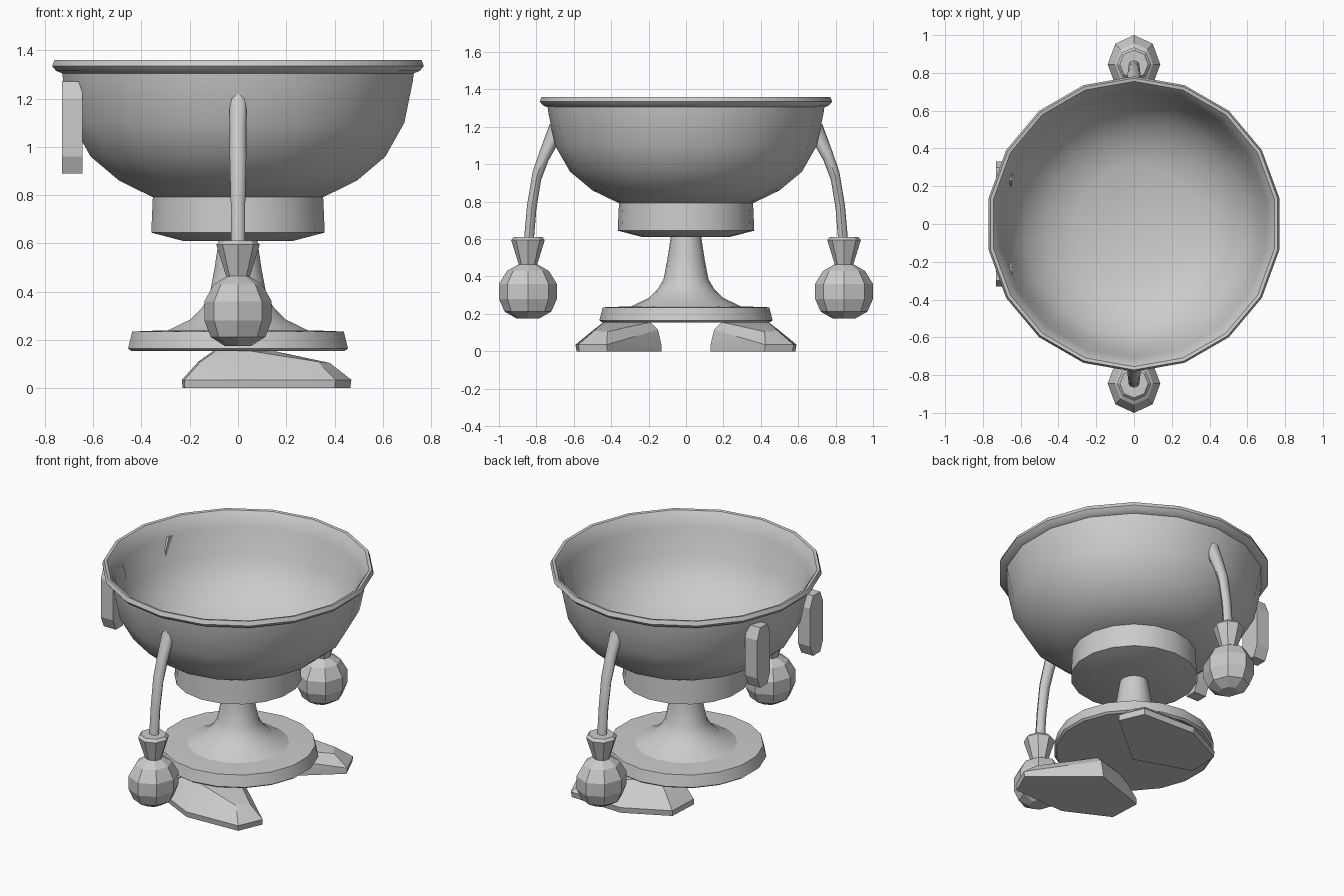
import bpy, bmesh
from math import cos, sin, pi, radians

if "Cube" in bpy.data.objects:
    bpy.data.objects.remove(bpy.data.objects["Cube"])


def finish(bm, name, angle):
    bmesh.ops.recalc_face_normals(bm, faces=bm.faces)
    me = bpy.data.meshes.new(name)
    bm.to_mesh(me)
    bm.free()
    ob = bpy.data.objects.new(name, me)
    bpy.context.collection.objects.link(ob)
    if angle:
        bpy.ops.object.select_all(action='DESELECT')
        ob.select_set(True)
        bpy.context.view_layer.objects.active = ob
        bpy.ops.object.shade_smooth_by_angle(angle=radians(angle))
    return ob


def loft(name, rings, angle=0):
    """Skin a list of equal-length point rings and cap both ends."""
    bm = bmesh.new()
    vs = [[bm.verts.new(p) for p in r] for r in rings]
    n = len(vs[0])
    for a, b in zip(vs, vs[1:]):
        for i in range(n):
            j = (i + 1) % n
            bm.faces.new((a[i], a[j], b[j], b[i]))
    bm.faces.new(vs[0])
    bm.faces.new(vs[-1])
    return finish(bm, name, angle)


def lathe(name, profile, n=18, center=(0, 0), squash=1, angle=0):
    rings = [[(center[0] + squash * r * cos(pi / 2 + 2 * pi * i / n),
               center[1] + r * sin(pi / 2 + 2 * pi * i / n), z) for i in range(n)]
             for r, z in profile]
    return loft(name, rings, angle)


# Bowl: outside wall, rolled rim, inside wall and floor
lathe("bowl", [(.355, .79), (.50, .86), (.62, .96), (.70, 1.10), (.735, 1.27),
               (.74, 1.305), (.765, 1.315), (.782, 1.335), (.772, 1.36), (.755, 1.357),
               (.735, 1.33), (.71, 1.27), (.672, 1.11), (.592, .98), (.475, .885),
               (.315, .82)], angle=35)

# Collar under the bowl
lathe("collar", [(.23, .61), (.365, .645), (.358, .80)], angle=30)

# Flared stem and round base plate
lathe("stem", [(.30, .22), (.30, .237), (.20, .285), (.15, .335), (.12, .385),
               (.10, .49), (.08, .62)], angle=40)
lathe("base_plate", [(.45, .155), (.463, .165), (.445, .235), (.31, .24)], angle=30)

for side, s in (("right", -1), ("left", 1)):
    # Bent arm: outer y, outer z, inner y, inner z, half width
    arm = [(.727, 1.22, .695, 1.09, .036), (.775, 1.09, .735, 1.02, .036),
           (.82, .96, .775, .915, .034), (.85, .78, .80, .76, .03),
           (.866, .60, .813, .60, .03)]
    rings = []
    for yo, zo, yi, zi, w in arm:
        rings.append([(w * cos(t * pi / 4),
                       s * ((yo + yi) / 2 + (yo - yi) / 2 * sin(t * pi / 4)),
                       (zo + zi) / 2 + (zo - zi) / 2 * sin(t * pi / 4)) for t in range(8)])
    loft(side + "_arm", rings, 50)

    # Cuff and faceted fist
    c = (0, s * .845)
    lathe(side + "_cuff", [(.045, .45), (.09, .595), (.075, .612)], 8, c)
    lathe(side + "_fist", [(.06, .175), (.125, .212), (.155, .28), (.155, .36),
                           (.112, .43), (.05, .465)], 8, c, .9)

    # Wedge shoe with toe turned outwards
    sole = [(-.23, .25), (-.22, .45), (.05, .585), (.40, .57), (.465, .42), (.12, .13)]
    pts = [(x, y, 0) for x, y in sole]
    pts += [(x * 1.01, y * 1.01, .035) for x, y in sole]
    pts += [(-.165, .25, .11), (-.155, .42, .11), (.05, .50, .11), (.33, .49, .11),
            (.38, .42, .105), (.12, .15, .115),
            (-.10, .25, .156), (-.09, .38, .156), (.04, .44, .156), (.14, .38, .156),
            (.11, .19, .156)]
    bm = bmesh.new()
    for x, y, z in pts:
        bm.verts.new((x, s * y, z))
    bmesh.ops.convex_hull(bm, input=bm.verts)
    loose = [v for v in bm.verts if not v.link_faces]
    bmesh.ops.delete(bm, geom=loose, context='VERTS')
    finish(bm, side + "_shoe", 20)

    # Tall octagonal plate on the bowl's side
    outline = [(-.035, -.19), (.035, -.19), (.065, -.12), (.065, .12),
               (.035, .19), (-.035, .19), (-.065, .12), (-.065, -.12)]
    loft(side + "_side_plate", [[(x, s * .265 + y, 1.08 + z) for y, z in outline]
                                for x in (-.73, -.645)])
